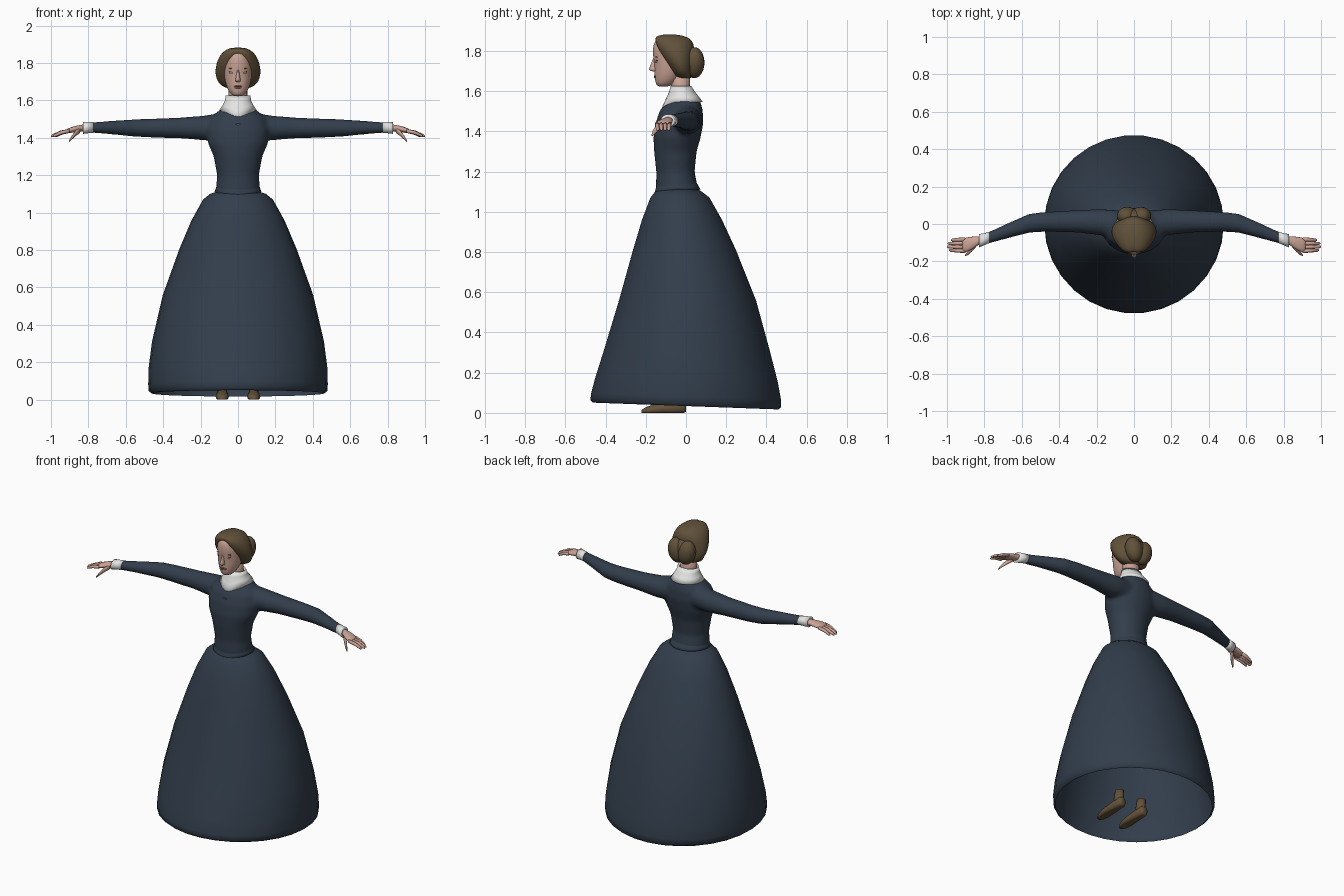
import bpy, bmesh, math
from math import cos, sin, pi, exp
from mathutils import Matrix, Vector

cube = bpy.data.objects.get("Cube")
if cube:
    bpy.data.objects.remove(cube, do_unlink=True)


def material(name, r, g, b):
    m = bpy.data.materials.new(name)
    m.use_nodes = True
    m.diffuse_color = (r, g, b, 1)
    node = m.node_tree.nodes["Principled BSDF"]
    node.inputs["Base Color"].default_value = (r, g, b, 1)
    node.inputs["Roughness"].default_value = 0.8
    return m


NAVY = material("navy cloth", .032, .048, .072)
WHITE = material("white linen", .78, .78, .77)
SKIN = material("skin", .60, .37, .30)
HAIR = material("brown hair", .118, .082, .042)
LEATHER = material("brown leather", .13, .085, .043)
LIP = material("lips", .36, .17, .15)
EYE = material("eye white", .55, .48, .45)
DARK = material("dark iris", .03, .025, .02)


# Cross-section helpers: each gives a centre and two half axes
def zring(z, half, front, back, x=0):
    return Vector((x, (front + back) / 2, z)), Vector((half, 0, 0)), Vector((0, (back - front) / 2, 0))


def xring(x, y, z, ry, rz):
    return Vector((x, y, z)), Vector((0, ry, 0)), Vector((0, 0, rz))


def yring(x, y, z, rx, rz):
    return Vector((x, y, z)), Vector((rx, 0, 0)), Vector((0, 0, rz))


def finish(name, bm, mat, mirror=False, sub=0):
    bmesh.ops.recalc_face_normals(bm, faces=bm.faces)
    for f in bm.faces:
        f.smooth = True
    me = bpy.data.meshes.new(name)
    bm.to_mesh(me)
    bm.free()
    me.materials.append(mat)
    ob = bpy.data.objects.new(name, me)
    bpy.context.collection.objects.link(ob)
    if mirror:
        ob.modifiers.new("Mirror", 'MIRROR').use_mirror_merge = False
    if sub:
        s = ob.modifiers.new("Subdivision", 'SUBSURF')
        s.levels = s.render_levels = sub
    return ob


def loft(name, parts, mat, n=20, caps=True, warp=None, **kw):
    """Skin one or more stacks of elliptical rings."""
    bm = bmesh.new()
    for rings in parts:
        rows = []
        for c, u, v in rings:
            pts = [c + u * cos(2 * pi * i / n) + v * sin(2 * pi * i / n) for i in range(n)]
            rows.append([bm.verts.new(warp(p) if warp else p) for p in pts])
        for a, b in zip(rows, rows[1:]):
            for i in range(n):
                j = (i + 1) % n
                bm.faces.new((a[i], a[j], b[j], b[i]))
        if caps:
            bm.faces.new(rows[0])
            bm.faces.new(rows[-1])
    return finish(name, bm, mat, **kw)


def ellipsoid(name, centre, radii, mat, tilt=0, mirror=True):
    bm = bmesh.new()
    m = Matrix.Translation(centre) @ Matrix.Rotation(tilt, 4, 'Y') @ Matrix.Diagonal((*radii, 1))
    bmesh.ops.create_uvsphere(bm, u_segments=20, v_segments=12, radius=1, matrix=m)
    return finish(name, bm, mat, mirror=mirror)


# Skirt: open at the hem, which dips toward the back
def hem_tilt(p):
    p.z -= .04 * p.y * max(0, 1 - p.z / .4)
    return p


skirt = [(1.118, .10, -.135, .05), (1.10, .15, -.155, .08), (1.07, .187, -.178, .118),
         (.96, .248, -.22, .18), (.81, .312, -.265, .25), (.56, .402, -.335, .35),
         (.31, .46, -.41, .42), (.16, .479, -.455, .46), (.08, .48, -.475, .475),
         (.045, .477, -.478, .475), (.034, .462, -.465, .462)]
loft("skirt", [[zring(*r) for r in skirt]], NAVY, n=30, caps=False, warp=hem_tilt)

# Bodice and sleeves, fused into one smooth garment
torso = [(1.105, .12, -.15, .062), (1.2, .112, -.148, .043), (1.3, .130, -.159, .053),
         (1.37, .160, -.162, .073), (1.44, .170, -.152, .086), (1.5, .155, -.132, .084),
         (1.54, .110, -.105, .075), (1.57, .07, -.085, .06), (1.6, .05, -.07, .03)]
sleeve = [(.05, -.01, 1.462, .080, .078), (.18, .01, 1.453, .070, .066), (.3, .014, 1.453, .060, .056),
          (.47, .012, 1.452, .053, .050), (.56, .004, 1.453, .051, .046),
          (.68, -.038, 1.455, .040, .036), (.79, -.078, 1.455, .030, .028)]
parts = [[zring(*r) for r in torso]]
for side in (1, -1):
    parts.append([xring(side * r[0], *r[1:]) for r in sleeve])
bodice = loft("bodice", parts, NAVY, n=32)
remesh = bodice.modifiers.new("Fuse", 'REMESH')
remesh.mode = 'VOXEL'
remesh.voxel_size = .01
remesh.use_smooth_shade = True
relax = bodice.modifiers.new("Relax", 'SMOOTH')
relax.factor = .5
relax.iterations = 8


# Waist edge, dipping to a point in front
def front_dip(p):
    p.z -= .02 * max(0, -(p.y + .045) / .11) ** 2
    return p


waist = [(1.15, .112, -.147, .05), (1.125, .120, -.153, .064), (1.112, .125, -.159, .072), (1.106, .112, -.145, .06)]
loft("waist_edge", [[zring(*r) for r in waist]], NAVY, n=32, caps=False, warp=front_dip)


# Collar, with a pointed front
def collar_point(p):
    w = max(0, -(p.y + .018) / .09) ** 4 * max(0, (1.625 - p.z) / .075)
    p.z -= .06 * w
    p.y -= .022 * w
    return p


collar = [(1.615, .056, -.066, .016), (1.627, .066, -.076, .026), (1.60, .070, -.083, .042),
          (1.575, .082, -.096, .062), (1.548, .100, -.114, .083), (1.545, .088, -.10, .072)]
loft("collar", [[zring(*r) for r in collar]], WHITE, n=32, caps=False, warp=collar_point)

# Cuffs
cuff = [(.772, -.071, 1.456, .030, .029), (.80, -.081, 1.455, .032, .030),
        (.83, -.09, 1.453, .036, .032), (.828, -.09, 1.453, .024, .022)]
loft("cuff", [[xring(*r) for r in cuff]], WHITE, mirror=True)

# Hands: palm, four fingers and thumb
palm = [(.80, -.08, 1.455, .02, .02), (.835, -.09, 1.452, .023, .019), (.865, -.102, 1.448, .036, .018),
        (.90, -.112, 1.440, .041, .015), (.92, -.115, 1.436, .036, .010)]
loft("palm", [[xring(*r) for r in palm]], SKIN, n=14, mirror=True, sub=1)


def digit(start, end, r):
    a, b = Vector(start), Vector(end)
    knuckle = a.lerp(b, .5) + Vector((0, 0, .006))
    return [xring(*p, r * k, r * k) for p, k in
            ((a, 1), (knuckle, 1), (knuckle.lerp(b, .85), .75), (b, .3))]


fingers = []
for i, reach in enumerate((.978, .996, 1.0, .988)):
    y = -.082 - .021 * i
    fingers.append(digit((.90, y, 1.437), (reach, y - .004 + .003 * i, 1.408), .0105))
loft("fingers", fingers, SKIN, n=8, mirror=True)
thumb = [(.845, -.11, 1.442, .014, .016), (.868, -.135, 1.424, .014, .015),
         (.888, -.155, 1.402, .011, .011), (.903, -.168, 1.382, .004, .005)]
loft("thumb", [[xring(*r) for r in thumb]], SKIN, n=8, mirror=True)

# Neck and head
neck = [(1.54, .055, -.08, .03), (1.62, .050, -.072, .02), (1.70, .050, -.09, .02)]
loft("neck", [[zring(*r) for r in neck]], SKIN)
head = [(1.622, .022, -.138, -.09), (1.634, .040, -.150, -.06), (1.66, .056, -.156, -.03),
        (1.70, .070, -.158, 0), (1.735, .076, -.157, .01), (1.78, .078, -.166, .02),
        (1.82, .074, -.165, .02), (1.85, .060, -.157, .01), (1.868, .03, -.13, -.03)]
loft("head", [[zring(*r) for r in head]], SKIN, n=24, sub=1)

# Facial features
nose = [(1.770, .007, -.164, -.13), (1.74, .009, -.172, -.13), (1.712, .014, -.187, -.13),
        (1.703, .016, -.183, -.13), (1.698, .010, -.166, -.13)]
loft("nose", [[zring(*r) for r in nose]], SKIN, n=12, sub=1)
ellipsoid("eye", (.032, -.141, 1.747), (.013, .010, .006), EYE)
ellipsoid("iris", (.031, -.1455, 1.747), (.005, .007, .005), DARK)
ellipsoid("upper_lid", (.032, -.141, 1.754), (.016, .010, .003), DARK, tilt=.1)
ellipsoid("eyebrow", (.034, -.145, 1.771), (.018, .008, .003), HAIR, tilt=.12)
ellipsoid("upper_lip", (.009, -.152, 1.676), (.014, .008, .0045), LIP, tilt=.15)
ellipsoid("lower_lip", (0, -.151, 1.668), (.018, .009, .005), LIP, mirror=False)
ellipsoid("mouth_line", (0, -.1535, 1.6725), (.019, .007, .0015), DARK, mirror=False)


# Hair, parted at the centre and drawn back over the ears
def parting(p):
    if p.y < -.06:
        p.y += .028 * exp(-(p.x / .035) ** 2) * (1 if p.z < 1.865 else .3)
    p.z -= .004 * exp(-(p.x / .012) ** 2)
    return p


hair = [(1.662, .05, -.035, .02), (1.675, .085, -.06, .03), (1.70, .110, -.08, .036),
        (1.74, .122, -.108, .04), (1.78, .120, -.136, .04), (1.82, .108, -.158, .042),
        (1.85, .090, -.172, .034), (1.872, .064, -.166, .012), (1.884, .03, -.13, -.04)]
loft("hair", [[zring(*r) for r in hair]], HAIR, n=32, warp=parting, sub=1)
ellipsoid("bun", (.036, .042, 1.742), (.054, .050, .078), HAIR, tilt=.2)
ellipsoid("bun_core", (0, .035, 1.745), (.06, .045, .07), HAIR, mirror=False)


# Shoes with flat soles and ankles
def flat_sole(p):
    p.z = max(0, p.z)
    return p


foot = [(0, .028, .020, .022), (-.012, .028, .028, .034), (-.06, .026, .028, .036), (-.11, .022, .033, .030),
        (-.16, .016, .035, .026), (-.20, .010, .027, .018), (-.222, .006, .012, .008)]
ankle = [(.02, .024, -.07, -.005), (.06, .025, -.075, -.006), (.11, .027, -.062, -.004)]
loft("shoe", [[yring(.084, *r) for r in foot], [zring(*r, x=.084) for r in ankle]],
     LEATHER, n=16, warp=flat_sole, mirror=True)
